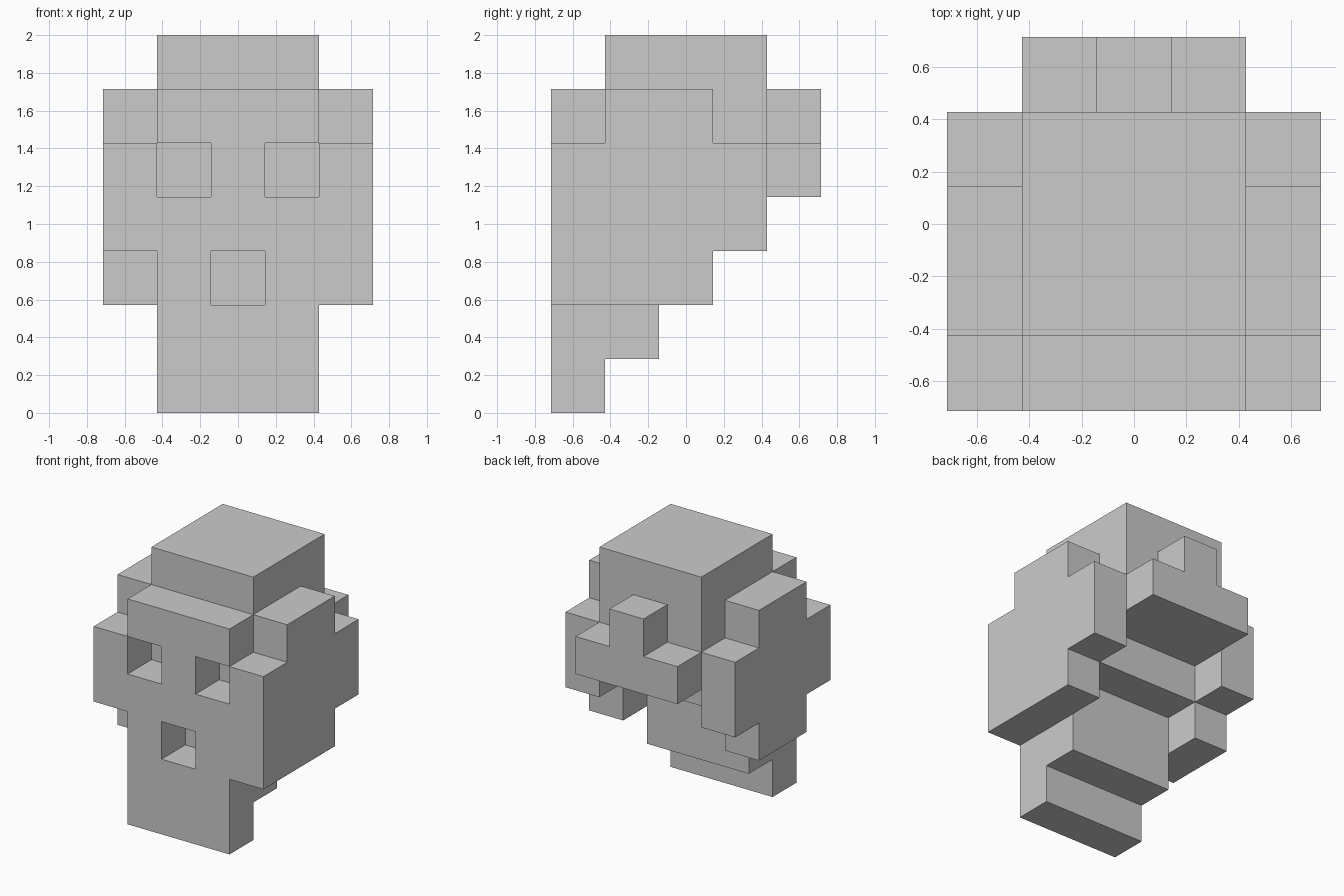
import bpy
import bmesh
from mathutils import Vector

if "Cube" in bpy.data.objects:
    bpy.data.objects.remove(bpy.data.objects["Cube"])

U = 2 / 7                      # edge of one block; the model is 5 x 5 x 7 blocks
cells = set()


def box(x, y, z):
    """Blocks in inclusive index ranges (x left-right, y front-back, z up)."""
    return {(i, j, k)
            for i in range(x[0], x[1] + 1)
            for j in range(y[0], y[1] + 1)
            for k in range(z[0], z[1] + 1)}


# Jaw and chin, stepping forward towards the ground
cells |= box((1, 3), (0, 0), (0, 0))
cells |= box((1, 3), (0, 1), (1, 2))
# Face and skull core
cells |= box((1, 3), (0, 2), (3, 3))
cells |= box((1, 3), (0, 3), (4, 5))
# Crown
cells |= box((1, 3), (1, 3), (6, 6))
# Sides: cheeks, temples, lower cheeks (left and right)
for i in (0, 4):
    cells |= box((i, i), (0, 3), (3, 4))
    cells |= box((i, i), (1, 2), (2, 2))
    cells |= box((i, i), (1, 2), (5, 5))
# Extra cheek block on the right only
cells |= box((4, 4), (0, 0), (2, 2))
# Ridge on the back of the head
cells |= box((1, 3), (4, 4), (4, 4))
cells |= box((2, 2), (4, 4), (5, 5))
# Eyes and mouth, one block deep
cells -= {(1, 0, 4), (3, 0, 4), (2, 0, 2)}

# Skin the outside of the blocks
bm = bmesh.new()
for c in cells:
    for axis in range(3):
        for side in (-1, 1):
            n = list(c)
            n[axis] += side
            if tuple(n) in cells:
                continue
            a, b = (axis + 1) % 3, (axis + 2) % 3
            ring = []
            for da, db in ((0, 0), (1, 0), (1, 1), (0, 1)):
                p = Vector(c)
                p[axis] += side > 0
                p[a] += da
                p[b] += db
                ring.append(bm.verts.new((p - Vector((2.5, 2.5, 0))) * U))
            bm.faces.new(ring if side > 0 else ring[::-1])
bmesh.ops.remove_doubles(bm, verts=bm.verts, dist=1e-4)

mesh = bpy.data.meshes.new("block_head")
bm.to_mesh(mesh)
bm.free()
bpy.context.collection.objects.link(bpy.data.objects.new("block_head", mesh))
